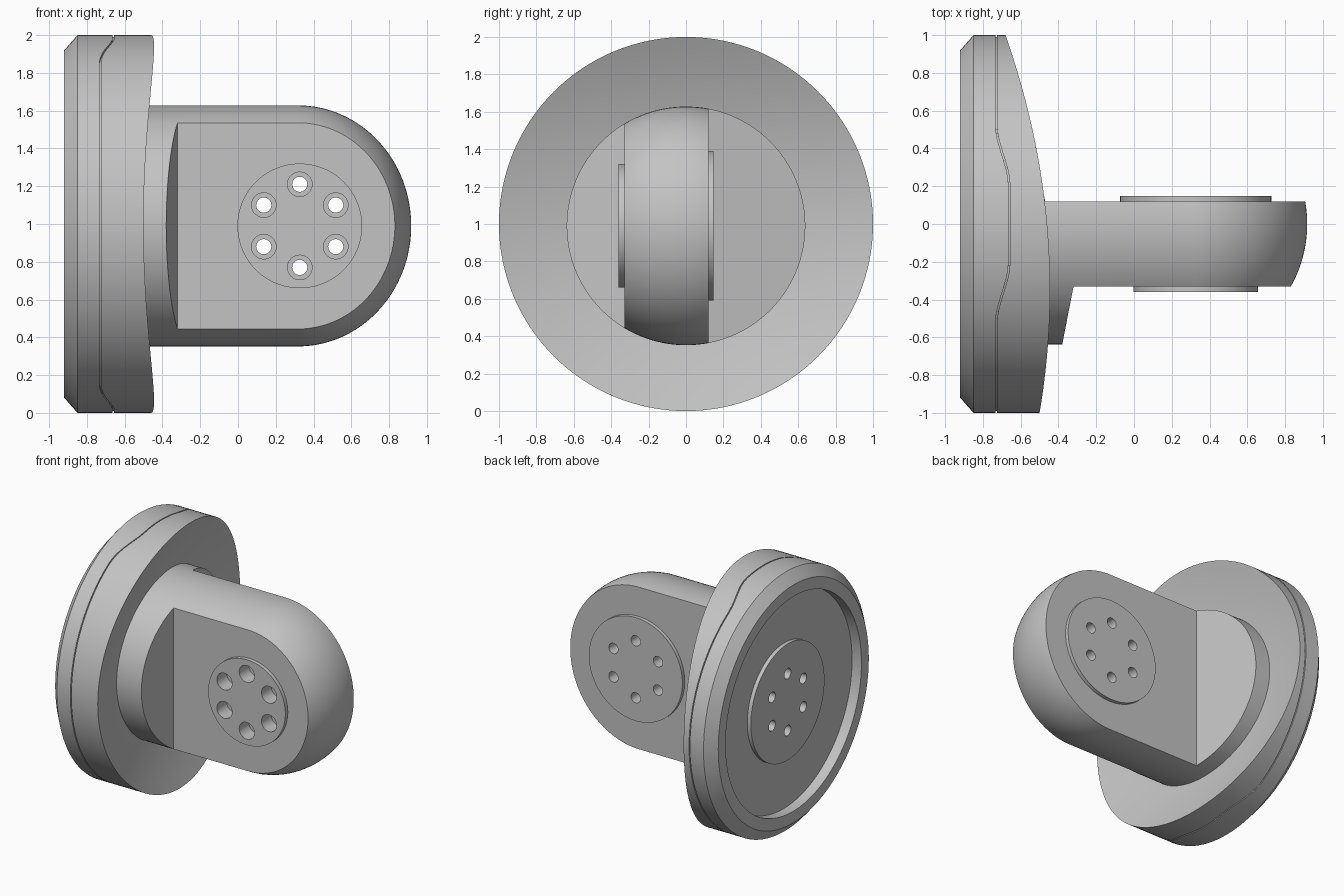
import bpy, bmesh, math
from mathutils import Vector

cube = bpy.data.objects.get("Cube")
if cube:
    bpy.data.objects.remove(cube, do_unlink=True)

grey = bpy.data.materials.new("plain grey")
grey.use_nodes = True
grey.diffuse_color = (0.55, 0.55, 0.55, 1)
grey.node_tree.nodes["Principled BSDF"].inputs["Base Color"].default_value = (0.55, 0.55, 0.55, 1)

ARM_Z = 0.99
PIVOT = Vector((0.327, 0, ARM_Z))


def make_object(name, bm):
    bmesh.ops.remove_doubles(bm, verts=bm.verts, dist=1e-5)
    bmesh.ops.recalc_face_normals(bm, faces=bm.faces)
    mesh = bpy.data.meshes.new(name)
    bm.to_mesh(mesh)
    bm.free()
    obj = bpy.data.objects.new(name, mesh)
    bpy.context.collection.objects.link(obj)
    mesh.materials.append(grey)
    return obj


def lathe(bm, profile, centre, axis="x", segs=128):
    """Revolve (position, radius); position may be a function of the two cross coordinates."""
    rows = []
    for pos, r in profile:
        row = []
        for i in range(segs):
            a = math.tau * i / segs
            u, v = r * math.cos(a), r * math.sin(a)
            t = pos(u, v) if callable(pos) else pos
            p = Vector((t, u, v)) if axis == "x" else Vector((u, t, v))
            row.append(bm.verts.new(p + Vector(centre)))
        rows.append(row)
    for lo, hi in zip(rows, rows[1:]):
        for i in range(segs):
            j = (i + 1) % segs
            bm.faces.new((lo[i], lo[j], hi[j], hi[i]))


def turned(name, profile, centre, axis="x"):
    bm = bmesh.new()
    lathe(bm, profile, centre, axis)
    return make_object(name, bm)


def hole_cutter(name, profile, centre, axis):
    """Six matching pins in a ring of radius 0.22."""
    bm = bmesh.new()
    for k in range(6):
        a = math.tau * k / 6 + math.pi / 2
        c, s = 0.22 * math.cos(a), 0.22 * math.sin(a)
        offset = Vector((0, c, s)) if axis == "x" else Vector((c, 0, s))
        lathe(bm, profile, Vector(centre) + offset, axis, 32)
    obj = make_object(name, bm)
    obj.hide_render = True
    return obj


def boolean(obj, tool, operation):
    mod = obj.modifiers.new("cut", "BOOLEAN")
    mod.operation, mod.object, mod.solver = operation, tool, "EXACT"
    bpy.context.view_layer.objects.active = obj
    bpy.ops.object.modifier_apply(modifier=mod.name)


# Flange: chamfered back with a recess, wavy seam groove, saddle-shaped front
def saddle(y, z):
    return -0.69 - 0.09 * y + 0.10 * y * y + 0.23 * z * z


def seam(shift):
    def x_at(y, z):
        t = min(max((0.53 - abs(y)) / 0.33, 0), 1)
        return -0.73 + 0.07 * t * t * (3 - 2 * t) + shift
    return x_at


profile = [(-0.87, 0), (-0.87, 0.45), (-0.84, 0.45), (-0.84, 0.83), (-0.92, 0.83),
           (-0.92, 0.92), (-0.85, 1), (seam(-0.004), 1), (seam(-0.004), 0.99),
           (seam(0.004), 0.99), (seam(0.004), 1)]
profile += [(saddle, r / 16) for r in range(16, -1, -1)]
flange = turned("flange", profile, (0, 0, 1))

# Arm: domed round bar trimmed to a flat tongue with sloping shoulders
R = 0.638
profile = [(-0.78, 0), (-0.78, R), (0.317, R)]
for i in range(1, 33):
    a = math.pi / 2 * i / 32
    profile.append((0.317 + 0.6 * math.sin(a), R * math.cos(a) if i < 32 else 0))
arm = turned("arm", profile, (0, 0, ARM_Z))

bm = bmesh.new()
outline = [(-0.9, -0.7), (-0.392, -0.7), (-0.32, -0.33), (1.1, -0.33),
           (1.1, 0.12), (-0.47, 0.12), (-0.593, 0.7), (-0.9, 0.7)]
base = bm.faces.new([bm.verts.new((x, y, 0.2)) for x, y in outline])
ext = bmesh.ops.extrude_face_region(bm, geom=[base])
bmesh.ops.translate(bm, vec=(0, 0, 1.6),
                    verts=[g for g in ext["geom"] if isinstance(g, bmesh.types.BMVert)])
trim = make_object("arm_trim", bm)
trim.hide_render = True
boolean(arm, trim, "INTERSECT")

# Round pads on both sides of the tongue
front_pad = turned("front_pad", [(-0.36, 0), (-0.36, 0.33), (-0.32, 0.33), (-0.32, 0)], PIVOT, "y")
back_pad = turned("back_pad", [(0.11, 0), (0.11, 0.4), (0.148, 0.4), (0.148, 0)], PIVOT, "y")

# Bolt holes: counterbored through the tongue, blind in the flange back
arm_holes = hole_cutter("arm_holes", [(-0.5, 0), (-0.5, 0.065), (-0.24, 0.065),
                                      (-0.24, 0.04), (0.3, 0.04), (0.3, 0)], PIVOT, "y")
flange_holes = hole_cutter("flange_holes", [(-1, 0), (-1, 0.04), (-0.79, 0.04), (-0.79, 0)],
                           (0, 0, 1), "x")
for part in (arm, front_pad, back_pad):
    boolean(part, arm_holes, "DIFFERENCE")
boolean(flange, flange_holes, "DIFFERENCE")

for tool in (trim, arm_holes, flange_holes):
    bpy.data.objects.remove(tool, do_unlink=True)

# Smooth curved walls, keep machined edges crisp
bpy.ops.object.select_all(action="DESELECT")
for part in (flange, arm, front_pad, back_pad):
    part.select_set(True)
bpy.context.view_layer.objects.active = arm
bpy.ops.object.shade_smooth_by_angle(angle=math.radians(30))
